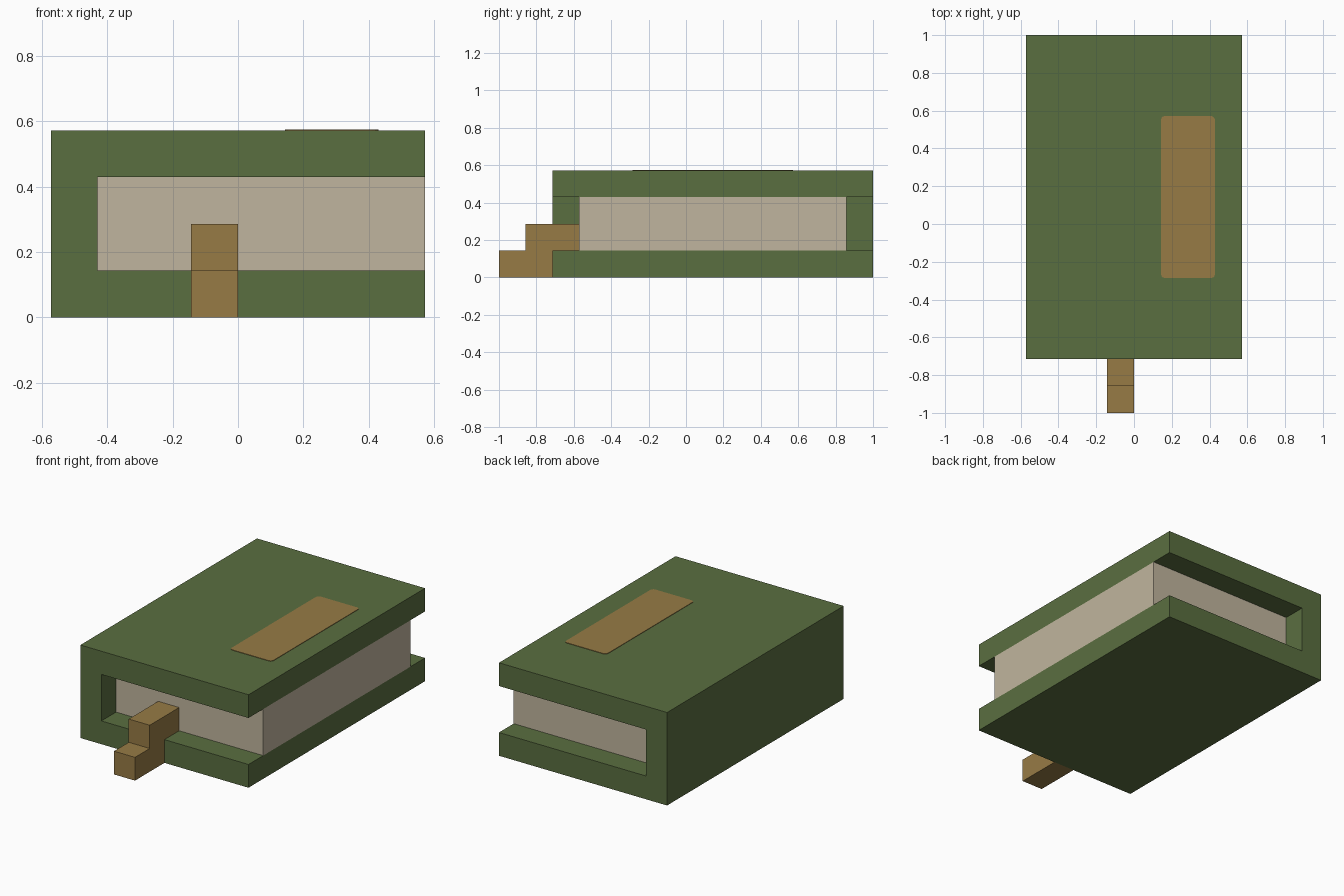
import bpy, bmesh
from mathutils import Vector

if "Cube" in bpy.data.objects:
    bpy.data.objects.remove(bpy.data.objects["Cube"], do_unlink=True)

U = 1 / 7  # grid unit: every part sits on sevenths


def material(name, rgb):
    mat = bpy.data.materials.new(name)
    mat.use_nodes = True
    color = (*rgb, 1)
    mat.diffuse_color = color
    bsdf = mat.node_tree.nodes["Principled BSDF"]
    bsdf.inputs["Base Color"].default_value = color
    bsdf.inputs["Roughness"].default_value = 0.9
    return mat


def prism(name, profile, direction, mat, corner=0):
    """Extrude a closed profile; optionally round its corners."""
    bm = bmesh.new()
    face = bm.faces.new([bm.verts.new(Vector(p) * U) for p in profile])
    if corner:
        bmesh.ops.bevel(bm, geom=bm.verts[:], offset=corner, segments=3,
                        profile=0.5, affect='VERTICES')
        face = bm.faces[:][0]
    new = bmesh.ops.extrude_face_region(bm, geom=[face], use_keep_orig=True)["geom"]
    verts = [v for v in new if isinstance(v, bmesh.types.BMVert)]
    bmesh.ops.translate(bm, verts=verts, vec=Vector(direction) * U)
    bmesh.ops.recalc_face_normals(bm, faces=bm.faces[:])
    mesh = bpy.data.meshes.new(name)
    bm.to_mesh(mesh)
    bm.free()
    mesh.materials.append(mat)
    obj = bpy.data.objects.new(name, mesh)
    bpy.context.collection.objects.link(obj)
    return obj


green = material("cover green", (0.102, 0.156, 0.051))
paper = material("paper beige", (0.527, 0.462, 0.342))
tan = material("ribbon tan", (0.309, 0.198, 0.060))

# Cover: two boards joined by the spine
cover = [(-4, 0), (4, 0), (4, 1), (-3, 1), (-3, 3), (4, 3), (4, 4), (-4, 4)]
prism("cover", [(x, -5, z) for x, z in cover], (0, 12, 0), green)

# Page block, flush with the open side and recessed at both ends
pages = [(-3, 1), (4, 1), (4, 3), (-3, 3)]
prism("pages", [(x, -4, z) for x, z in pages], (0, 10, 0), paper)

# Bookmark stepping down over the lower board
steps = [(-7, 0), (-5, 0), (-5, 1), (-4, 1), (-4, 2), (-6, 2), (-6, 1), (-7, 1)]
prism("bookmark", [(-1, y, z) for y, z in steps], (1, 0, 0), tan)

# Thin label with rounded corners on the upper board
label = [(1, -2), (3, -2), (3, 4), (1, 4)]
prism("cover_label", [(x, y, 4) for x, y in label], (0, 0, 0.02), tan, corner=0.02)
